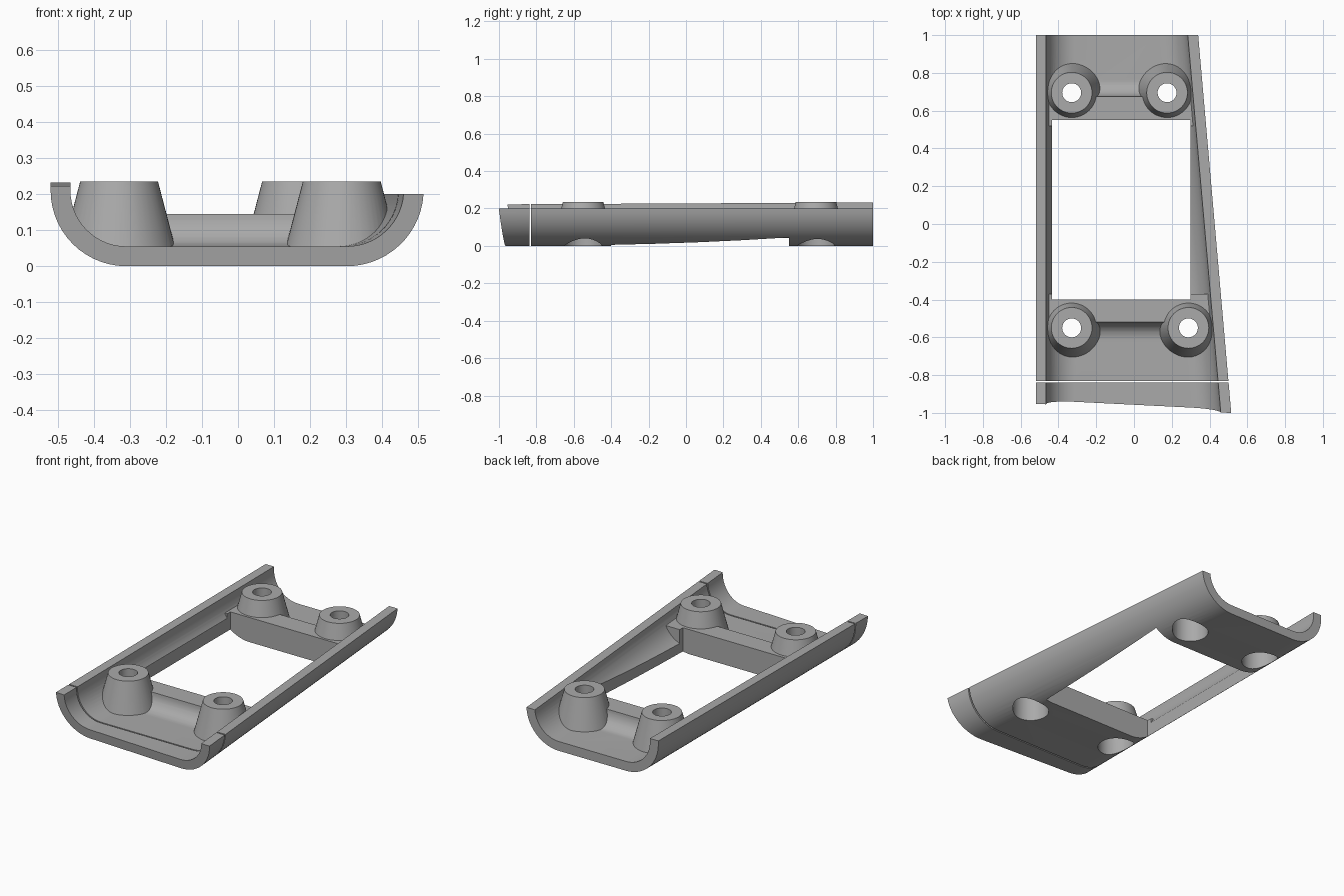
import bpy, bmesh, math

if "Cube" in bpy.data.objects:
    bpy.data.objects.remove(bpy.data.objects["Cube"])

grey = bpy.data.materials.new("plain grey")
grey.diffuse_color = (0.4, 0.4, 0.4, 1)
grey.use_nodes = True
grey.node_tree.nodes["Principled BSDF"].inputs["Base Color"].default_value = grey.diffuse_color


def make(name, verts, faces):
    mesh = bpy.data.meshes.new(name)
    mesh.from_pydata(verts, [], faces)
    bm = bmesh.new()
    bm.from_mesh(mesh)
    bmesh.ops.recalc_face_normals(bm, faces=bm.faces)
    bm.to_mesh(mesh)
    bm.free()
    mesh.materials.append(grey)
    ob = bpy.data.objects.new(name, mesh)
    bpy.context.collection.objects.link(ob)
    return ob


def boolean(ob, other, op):
    """Apply a boolean and discard the helper."""
    mod = ob.modifiers.new("cut", 'BOOLEAN')
    mod.operation, mod.solver, mod.object = op, 'EXACT', other
    bpy.context.view_layer.update()
    dg = bpy.context.evaluated_depsgraph_get()
    mesh = bpy.data.meshes.new_from_object(ob.evaluated_get(dg))
    ob.modifiers.clear()
    ob.data = mesh
    bpy.data.objects.remove(other)


def prism(name, section, to3d, a, b):
    """Extrude a closed section between a and b."""
    n = len(section)
    verts = [to3d(p, t) for t in (a, b) for p in section]
    faces = [list(range(n)), list(range(n, 2 * n))]
    faces += [[i, (i + 1) % n, n + (i + 1) % n, n + i] for i in range(n)]
    return make(name, verts, faces)


def cone(name, x, y, z0, r0, z1, r1, n=48):
    ring = [(math.cos(2 * math.pi * i / n), math.sin(2 * math.pi * i / n)) for i in range(n)]
    return prism(name, ring, lambda p, t: (x + p[0] * (r0, r1)[t], y + p[1] * (r0, r1)[t],
                                           (z0, z1)[t]), 0, 1)


# Tray outline: straight left side, tapering right side
LEFT, CZ, R_OUT, R_IN, SEG = -0.52, 0.21, 0.21, 0.155, 14


def right_edge(y):
    return 0.515 - 0.0875 * (y + 1)


def outline(r, y, left_top, right_top):
    """Open U section of radius r at depth y, from left rim to right rim."""
    lc, rc = LEFT + R_OUT, right_edge(y) - R_OUT
    pts = [(lc - r, left_top)]
    for i in range(SEG + 1):
        a = math.pi / 2 * i / SEG
        pts.append((lc - r * math.cos(a), CZ - r * math.sin(a)))
    end = math.asin((CZ - 0.2) / r) if right_top is None else 0
    for i in range(SEG + 1):
        a = math.pi / 2 + (end - math.pi / 2) * i / SEG
        pts.append((rc + r * math.cos(a), CZ - r * math.sin(a)))
    if right_top is not None:
        pts.append((rc + r, right_top))
    return pts


def shell(name, front, back):
    """Thin tray between two end surfaces given as y(x, z)."""
    verts = []
    for fy in (front, back):
        for r in (R_OUT, R_IN):
            y0 = fy(0, 0.1)
            for i, (x, z) in enumerate(outline(r, y0, 0.222 + 0.005 * (y0 + 1), None)):
                y = fy(x, z)
                if i > SEG + 1:
                    x += right_edge(y) - right_edge(y0)
                verts.append((x, y, z))
    n = len(verts) // 4
    fo, fi, bo, bi = 0, n, 2 * n, 3 * n
    faces = []
    for i in range(n - 1):
        for a, b in ((fo, fi), (fi, bi), (bi, bo), (bo, fo)):
            faces.append([a + i, a + i + 1, b + i + 1, b + i])
    for e in (0, n - 1):
        faces.append([fo + e, fi + e, bi + e, bo + e])
    return make(name, verts, faces)


# Slanted front lip, separated by a hairline gap
lip = shell("front_lip", lambda x, z: -0.95 - 0.05 * x - 0.125 * z, lambda x, z: -0.838)
tray = shell("tray", lambda x, z: -0.83, lambda x, z: 1.0)

# Raised cross bars with a concave fillet towards the tray ends
BARS = ((-0.37, -0.52, -1), (0.52, 0.675, 1))
bars = []
for inner, edge, s in BARS:
    sec = [(inner, -0.05), (inner, 0.145)]
    for i in range(11):
        a = math.pi / 2 * i / 10
        sec.append((edge + s * 0.09 * (1 - math.cos(a)), 0.145 - 0.09 * math.sin(a)))
    sec.append((edge + s * 0.09, -0.05))
    bars.append(prism("cross_bar", sec, lambda p, t: (t, p[0], p[1]), -0.6, 0.6))

# Tapered screw bosses
BOSSES = ((-0.33, -0.55), (0.288, -0.55), (-0.33, 0.695), (0.175, 0.695))
slope = (0.155 - 0.108) / 0.18
bosses = [cone("boss", x, y, -0.03, 0.108 + slope * 0.265, 0.235, 0.108) for x, y in BOSSES]


def inner_hull():
    """Solid used to trim bars and bosses inside the tray wall."""
    a, b = (outline(0.185, y, 0.4, 0.4) for y in (-0.83, 0.99))
    n = len(a)
    verts = [(x, -0.83, z) for x, z in a] + [(x, 0.99, z) for x, z in b]
    faces = [list(range(n)), list(range(n, 2 * n))]
    faces += [[i, (i + 1) % n, n + (i + 1) % n, n + i] for i in range(n)]
    return make("trim_hull", verts, faces)


for part in bars + bosses:
    boolean(part, inner_hull(), 'INTERSECT')
    boolean(tray, part, 'UNION')

# Large rectangular opening
box = [(-0.435, -0.4), (0.3, -0.4), (0.3, 0.55), (-0.435, 0.55)]
boolean(tray, prism("opening", box, lambda p, t: (p[0], p[1], t), -0.2, 0.5), 'DIFFERENCE')

# Screw holes with wide recesses from below
for x, y in BOSSES:
    boolean(tray, cone("recess", x, y, -0.1, 0.1, 0.17, 0.1), 'DIFFERENCE')
    boolean(tray, cone("screw_hole", x, y, -0.1, 0.05, 0.4, 0.05), 'DIFFERENCE')

for ob in (tray, lip):
    bpy.ops.object.select_all(action='DESELECT')
    ob.select_set(True)
    bpy.context.view_layer.objects.active = ob
    bpy.ops.object.shade_smooth_by_angle(angle=math.radians(25))
